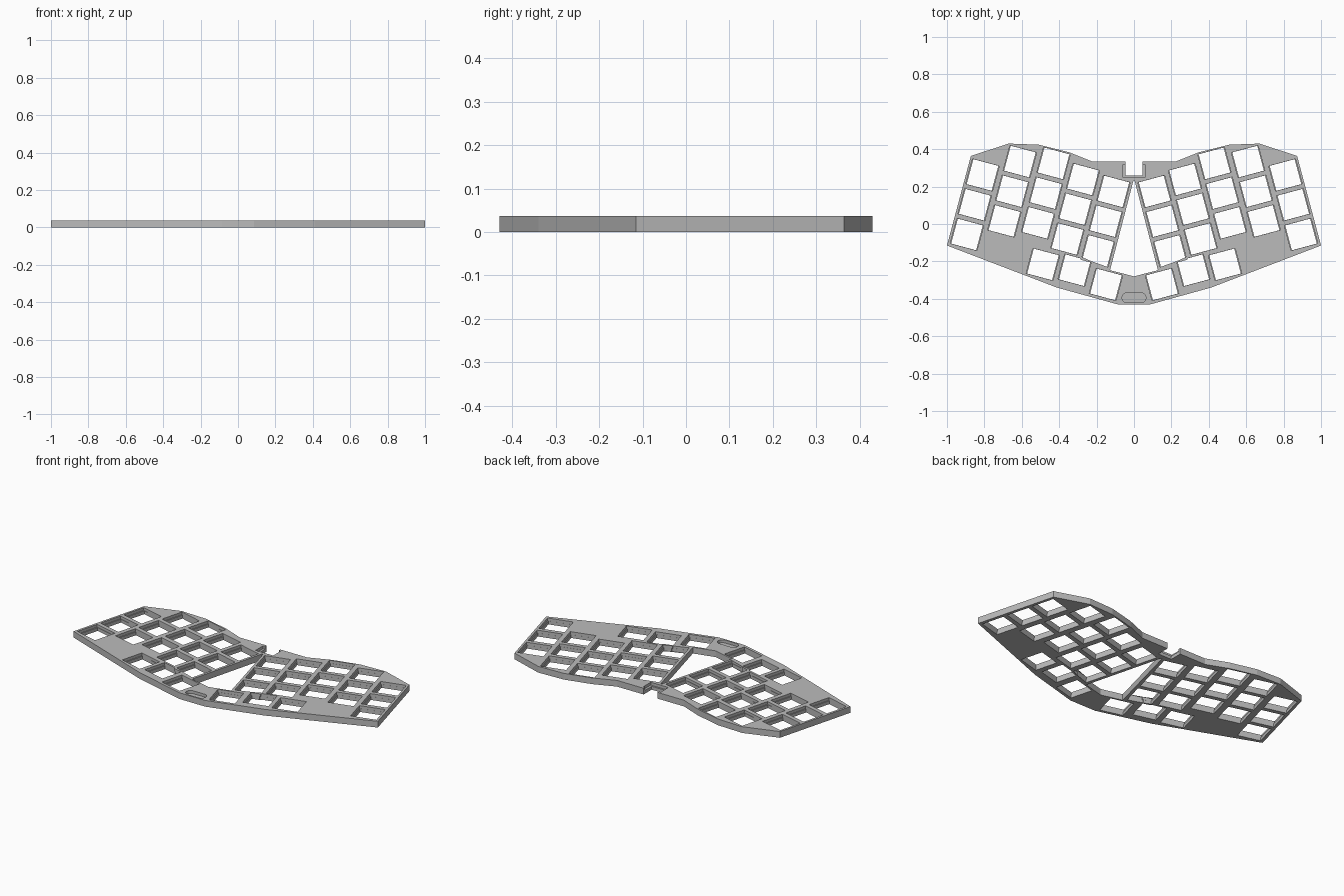
import bpy
import bmesh
import math
from mathutils import Vector

THICK = 0.037
LEDGE = 0.02                       # height of the recess floors
TILT = math.radians(15)
ROW = Vector((0.0415, -0.159))     # step from one key down to the next
HOLE = 0.138

cube = bpy.data.objects.get("Cube")
if cube:
    bpy.data.objects.remove(cube, do_unlink=True)

grey = bpy.data.materials.new("plate grey")
grey.use_nodes = True
colour = (0.5, 0.5, 0.5, 1)
grey.diffuse_color = colour
grey.node_tree.nodes["Principled BSDF"].inputs["Base Color"].default_value = colour


def mirrored(half):
    """Close a right-hand outline with its mirror image."""
    return half + [(-x, y) for x, y in reversed(half) if x > 0]


def key_outline(centre, width, height, side):
    points = []
    for sx, sy in ((-1, -1), (1, -1), (1, 1), (-1, 1)):
        x, y = sx * width / 2, sy * height / 2
        points.append((side * (centre.x + x * math.cos(TILT) - y * math.sin(TILT)),
                       centre.y + x * math.sin(TILT) + y * math.cos(TILT)))
    return points


def ring(bm, points, z):
    return [bm.verts.new((x, y, z)) for x, y in points]


def wall(bm, lower, z_low, upper, z_high):
    """Join two outlines with a band of quads."""
    a, b = ring(bm, lower, z_low), ring(bm, upper, z_high)
    for i in range(len(a)):
        j = (i + 1) % len(a)
        bm.faces.new((a[i], a[j], b[j], b[i]))


def cap(bm, outlines, z):
    """Fill a flat sheet, leaving the inner outlines open."""
    edges = []
    for points in outlines:
        verts = ring(bm, points, z)
        edges += [bm.edges.new((v, verts[i - 1])) for i, v in enumerate(verts)]
    bmesh.ops.triangle_fill(bm, edges=edges, use_beauty=True, normal=(0, 0, 1))


# Outer edge, with the connector notch widening into a pocket above the ledge
edge = [(0.22, 0.333), (0.348, 0.384), (0.508, 0.424), (0.67, 0.43),
        (0.872, 0.364), (1.0, -0.115), (0.412, -0.34), (0.086, -0.43)]
notch_low = [(0.045, 0.258), (0.045, 0.318), (0.045, 0.319), (0.045, 0.333)]
notch_high = [(0.058, 0.248), (0.058, 0.318), (0.045, 0.319), (0.045, 0.333)]
stepped = [(mirrored(notch_low + edge), mirrored(notch_high + edge))]

# Key holes: five columns of three, then the thumb row, with a lip at each side
columns = [(0.11, 0.174), (0.273, 0.238), (0.43, 0.324), (0.61, 0.334), (0.81, 0.262)]
keys = [Vector(c) + ROW * r for c in columns for r in range(3)]
keys += [Vector(c) for c in ((0.15, -0.323), (0.317, -0.247), (0.487, -0.216))]
for key in keys:
    for side in (1, -1):
        stepped.append((key_outline(key, HOLE, HOLE, side),
                        key_outline(key, HOLE + 0.01, HOLE + 0.001, side)))

# Central wedge opening
wedge = mirrored([(0.003, 0.232), (0.128, -0.247), (0, -0.28)])

# Pill-shaped blind recess
pill = []
for end, start in ((1, -90), (-1, 90)):
    for i in range(9):
        a = math.radians(start + i * 22.5)
        pill.append((end * 0.037 + 0.027 * math.cos(a), -0.394 + 0.027 * math.sin(a)))

# Plate: sheets, walls and ledges welded into one solid
bm = bmesh.new()
cap(bm, [low for low, high in stepped] + [wedge], 0)
cap(bm, [high for low, high in stepped] + [wedge, pill], THICK)
for low, high in stepped:
    wall(bm, low, 0, low, LEDGE)
    wall(bm, low, LEDGE, high, LEDGE)
    wall(bm, high, LEDGE, high, THICK)
wall(bm, wedge, 0, wedge, THICK)
wall(bm, pill, LEDGE, pill, THICK)
bm.faces.new(ring(bm, pill, LEDGE))
bmesh.ops.remove_doubles(bm, verts=bm.verts[:], dist=0.00005)
bmesh.ops.recalc_face_normals(bm, faces=bm.faces[:])

mesh = bpy.data.meshes.new("keyboard_plate")
bm.to_mesh(mesh)
bm.free()
mesh.materials.append(grey)
plate = bpy.data.objects.new("keyboard_plate", mesh)
bpy.context.collection.objects.link(plate)
